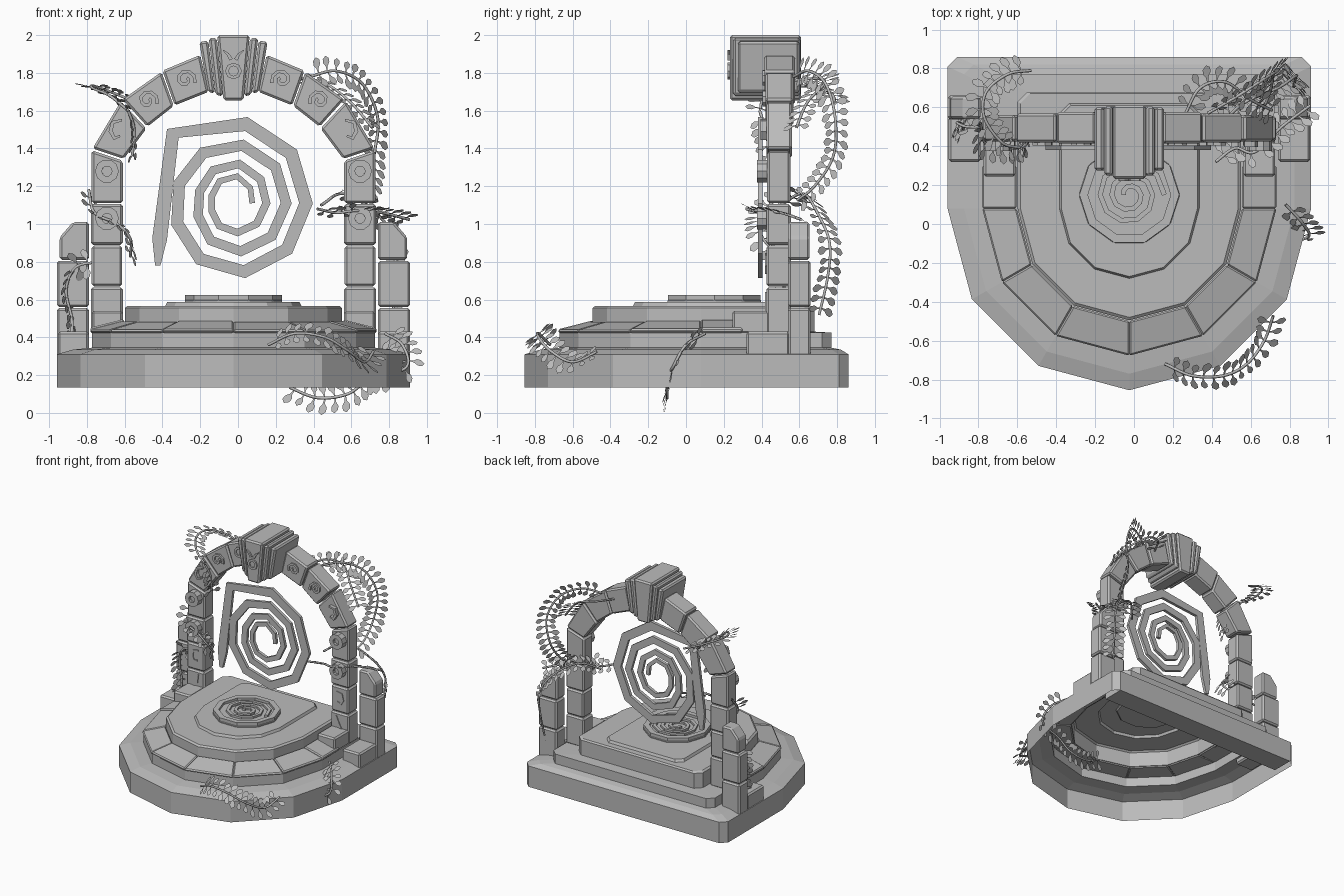
import bpy, bmesh, math, random
from mathutils import Vector

random.seed(4)
old = bpy.data.objects.get("Cube")
if old:
    bpy.data.objects.remove(old)

stone = bpy.data.materials.new("stone_grey")
stone.use_nodes = True
GREY = (0.5, 0.5, 0.5, 1)
stone.diffuse_color = GREY
stone.node_tree.nodes["Principled BSDF"].inputs["Base Color"].default_value = GREY

CX, CY = -0.024, 0.08     # centre of the stepped platform
SIDES = ((-1, "right"), (1, "left"))


def link(name, bm, bevel=0.0):
    me = bpy.data.meshes.new(name)
    bmesh.ops.recalc_face_normals(bm, faces=bm.faces)
    bm.to_mesh(me)
    bm.free()
    me.materials.append(stone)
    ob = bpy.data.objects.new(name, me)
    bpy.context.collection.objects.link(ob)
    if bevel:
        mod = ob.modifiers.new("bevel", "BEVEL")
        mod.width = bevel
        mod.segments = 1
    return ob


def to_xz(u, v, w):       # standing profile, w is depth y
    return (u, w, v)


def to_xy(u, v, w):       # lying profile, w is height z
    return (u, v, w)


def prism(name, pts, w0, w1, put=to_xz, bevel=0.012):
    bm = bmesh.new()
    a = [bm.verts.new(put(u, v, w0)) for u, v in pts]
    b = [bm.verts.new(put(u, v, w1)) for u, v in pts]
    bm.faces.new(a)
    bm.faces.new(b)
    for i in range(len(a)):
        j = (i + 1) % len(a)
        bm.faces.new((a[i], a[j], b[j], b[i]))
    return link(name, bm, bevel)


def box(name, x0, x1, y0, y1, z0, z1, bevel=0.012):
    return prism(name, [(x0, z0), (x1, z0), (x1, z1), (x0, z1)], y0, y1, to_xz, bevel)


def both(name, pts, w0, w1, bevel=0.012):
    """Profile on the right side, mirrored to the left across the arch axis."""
    prism("right_" + name, pts, w0, w1, to_xz, bevel)
    prism("left_" + name, [(2 * CX - u, v) for u, v in pts], w0, w1, to_xz, bevel)


def strip(name, pts, widths, w0, w1, put=to_xz, closed=False):
    """Flat band of varying half width following a path."""
    bm = bmesh.new()
    n = len(pts)
    rows = []
    for i, p in enumerate(pts):
        p = Vector(p)
        prev = Vector(pts[(i - 1) % n] if closed else pts[max(i - 1, 0)])
        nxt = Vector(pts[(i + 1) % n] if closed else pts[min(i + 1, n - 1)])
        d = (nxt - prev).normalized()
        side = Vector((-d.y, d.x)) * widths[i]
        q, r = p + side, p - side
        rows.append([bm.verts.new(put(*c, w)) for c, w in ((q, w0), (q, w1), (r, w1), (r, w0))])
    for i in range(n if closed else n - 1):
        s, t = rows[i], rows[(i + 1) % n]
        for k in range(4):
            m = (k + 1) % 4
            bm.faces.new((s[k], s[m], t[m], t[k]))
    if not closed:
        bm.faces.new(rows[0])
        bm.faces.new(rows[-1])
    return link(name, bm)


def arc(cx, cy, r0, r1, a0, a1, n):
    out = []
    for i in range(n):
        t = i / (n - 1)
        a, r = math.radians(a0 + (a1 - a0) * t), r0 + (r1 - r0) * t
        out.append((cx + r * math.cos(a), cy + r * math.sin(a)))
    return out


# Stepped platform: hollow shell of D-shaped outlines
def outline(r, back, c=0.05):
    pts = arc(CX, CY, r, r, 180, 360, 7)
    return pts + [(CX + r, back - c), (CX + r - c, back), (CX - r + c, back), (CX - r, back - c)]


bm = bmesh.new()
loops = []
for r, back, z in ((.935, .86, .135), (.935, .86, .31), (.85, .82, .335), (.75, .77, .345),
                   (.75, .77, .425), (.575, .68, .43), (.575, .68, .555), (.56, .67, .567),
                   (.36, .62, .567), (.35, .61, .587)):
    loops.append([bm.verts.new((x, y, z)) for x, y in outline(r, back)])
for lo, hi in zip(loops, loops[1:]):
    for i in range(len(lo)):
        j = (i + 1) % len(lo)
        bm.faces.new((lo[i], lo[j], hi[j], hi[i]))
bm.faces.new(loops[-1])
link("stepped_platform", bm)
box("platform_back_beam", CX - .88, CX + .88, .67, .855, .137, .30, 0)


# Ring of paving bricks on the second step, rising toward the middle
def brick(name, pts):
    rise = random.uniform(-.008, .008)
    ob = prism(name, pts, .422, .445 + rise, to_xy, .008)
    for v in ob.data.vertices[6:8]:
        v.co.z = .49 + rise


outer, inner = arc(CX, CY, .757, .757, 180, 360, 7), arc(CX, CY, .58, .58, 180, 360, 7)
for i in range(6):
    brick(f"step_brick_{i}", [outer[i], outer[i + 1], inner[i + 1], inner[i]])

for s, side in SIDES:
    def span(a, b):
        return sorted((CX + s * a, CX + s * b))
    brick(side + "_step_brick", [(CX + s * u, v) for u, v in
                                 ((.757, CY), (.757, .30), (.58, .30), (.58, CY))])
    box(side + "_leg_plinth", *span(.585, .75), .245, .55, .42, .54)
    box(side + "_pillar_plinth", *span(.765, .93), .32, .55, .30, .43)
    # Outer pillar with a chamfered cap
    box(side + "_pillar_low", *span(.765, .935), .54, .66, .30, .555)
    box(side + "_pillar_mid", *span(.765, .935), .54, .66, .56, .805)
    cap = [(.765, .81), (.92, .81), (.92, .93), (.85, 1.01), (.765, 1.01)]
    prism(side + "_pillar_cap", [(CX + s * u, v) for u, v in cap], .54, .655)
    # Arch leg blocks
    for k, (z0, z1) in enumerate(((.42, .665), (.67, .885), (.89, 1.105))):
        w = .004 * (k % 2)
        box(f"{side}_leg_block_{k}", *span(.585 + w, .755 - w), .425, .555, z0, z1, .012)
    # Round knobs and hooked carvings on the legs
    for k, z in enumerate((1.03, 1.28)):
        x = CX + s * .67
        strip(f"{side}_knob_{k}", arc(x, z, .045, .045, 0, 324, 10), [.018] * 10, .375, .43, closed=True)
        prism(f"{side}_knob_core_{k}", arc(x, z, .03, .03, 0, 300, 6), .40, .43, bevel=0)
    hook = [(-.03, .05), (.02, .04), (.03, 0), (.01, -.03), (-.02, -.02)]
    for k, (u, v) in enumerate(((.67, .78), (.62, 1.49))):
        strip(f"{side}_hook_carving_{k}", [(CX + s * (u + a), v + b * 1.2) for a, b in hook],
              [.006, .01, .011, .01, .006], .395 if k else .418, .43)
    strip(side + "_leaf_carving", [(CX + s * .70, .52), (CX + s * .66, .57), (CX + s * .64, .64)],
          [.004, .014, .003], .418, .43)
    for k, (u, v) in enumerate(((.455, 1.655), (.255, 1.765))):
        curl = arc(u, v, .055, .012, 200, -230, 11)
        strip(f"{side}_swirl_carving_{k}", [(CX + s * a, b) for a, b in curl],
              [.009] * 11, .405, .43)

# Arch wedges, starting from the slanted top of each leg
wedges = (
    [(-.775, 1.11), (-.775, 1.39), (-.61, 1.335), (-.61, 1.11)],
    [(-.77, 1.40), (-.62, 1.65), (-.485, 1.505), (-.605, 1.345)],
    [(-.61, 1.66), (-.405, 1.805), (-.34, 1.625), (-.48, 1.515)],
    [(-.40, 1.812), (-.20, 1.895), (-.155, 1.70), (-.335, 1.628)])
for k, pts in enumerate(wedges):
    both(f"arch_wedge_{k}", pts, .43 - .005 * k, .552 + .008 * k, .012)

# Keystone: core with two wings each side, and a carved emblem
prism("keystone_core", [(-.11, 2), (.062, 2), (.03, 1.655), (-.078, 1.655)], .232, .61)
both("keystone_inner_wing", [(-.155, 1.985), (-.112, 1.985), (-.08, 1.675), (-.12, 1.685)], .25, .605)
both("keystone_outer_wing", [(-.205, 1.965), (-.157, 1.97), (-.122, 1.69), (-.16, 1.70)], .275, .60)
strip("keystone_ring", arc(CX, 1.81, .035, .035, 0, 315, 8), [.009] * 8, .22, .235, closed=True)
for s, side in SIDES:
    strip(side + "_keystone_horn", [(CX + s * a, b) for a, b in ((.012, 1.87), (.03, 1.9), (.055, 1.92))],
          [.01, .007, .003], .22, .235)

# Large hanging spiral: quarter-turn radii from the outer tail inward
radii = [.42, .43, .39, .365, .295, .315, .285, .255, .175, .215, .18, .155, .105, .15, .105]
path = [(-.425, .78), (-.415, .92), (-.345, 1.48)]
for k in range(30):
    t = min((100 + 40 * k) / 90, len(radii) - 1.001)
    i = int(t)
    r = radii[i] + (radii[i + 1] - radii[i]) * (t - i)
    a = math.radians(80 - 40 * k)
    path.append((-.03 + r * math.cos(a), 1.11 + r * math.sin(a)))
n = len(path)
strip("hanging_spiral", path, [.014] + [.04 - .026 * i / n for i in range(1, n)], .38, .405)

# Round dais with a raised spiral
DY = .15
prism("dais", arc(CX, DY, .26, .26, 0, 324, 10), .57, .605, to_xy, .01)
strip("dais_rim", arc(CX, DY, .235, .235, 0, 324, 10), [.022] * 10, .59, .625, to_xy, True)
strip("dais_spiral", arc(CX, DY, .18, .03, 0, 900, 26), [.013] * 26, .60, .622, to_xy)


# Vines with paired spoon-shaped leaves
def vine(name, pts, facing, size=.078, gap=.045):
    pts = [Vector(p) for p in pts]
    ext = [2 * pts[0] - pts[1]] + pts + [2 * pts[-1] - pts[-2]]
    fine = []
    for p0, p1, p2, p3 in zip(ext, ext[1:], ext[2:], ext[3:]):
        for k in range(12):
            t = k / 12
            fine.append(.5 * (2 * p1 + (p2 - p0) * t + (2 * p0 - 5 * p1 + 4 * p2 - p3) * t * t
                              + (3 * p1 - p0 - 3 * p2 + p3) * t ** 3))
    cu = bpy.data.curves.new(name + "_stem", "CURVE")
    cu.dimensions = "3D"
    cu.bevel_depth = .008
    cu.bevel_resolution = 1
    sp = cu.splines.new("POLY")
    sp.points.add(len(fine) - 1)
    for p, co in zip(sp.points, fine):
        p.co = (*co, 1)
    cu.materials.append(stone)
    bpy.context.collection.objects.link(bpy.data.objects.new(name + "_stem", cu))
    bm = bmesh.new()
    walked = 0
    for a, b in zip(fine, fine[1:]):
        walked += (b - a).length
        if walked < gap:
            continue
        walked = 0
        d = (b - a).normalized()
        side = d.cross(Vector(facing)).normalized()
        for s in (-1, 1):
            out = (side * s + d * .25).normalized()
            ln = size * random.uniform(.85, 1.1)
            shape = ((0, .03), (.4, .08), (.65, .25), (.95, .24), (1.15, 0),
                     (.95, -.24), (.65, -.25), (.4, -.08), (0, -.03))
            bm.faces.new([bm.verts.new(b + out * ln * u + d * ln * v) for u, v in shape])
    link(name + "_leaves", bm)


vine("left_arch_vine", [(.38, .57, 1.78), (.52, .65, 1.81), (.66, .74, 1.74), (.74, .79, 1.56),
                        (.72, .78, 1.36), (.70, .68, 1.2), (.66, .58, 1.12)], (.7, -.6, .4))
vine("left_crown_vine", [(.26, .56, 1.76), (.34, .7, 1.77), (.47, .73, 1.74), (.6, .64, 1.64),
                         (.72, .58, 1.5)], (.3, -.3, 1))
vine("right_arch_vine", [(-.53, .79, 1.64), (-.65, .77, 1.69), (-.76, .68, 1.73), (-.77, .55, 1.72),
                         (-.68, .42, 1.68), (-.58, .39, 1.6)], (.2, .3, 1))
vine("right_inner_vine", [(-.58, .39, 1.6), (-.55, .42, 1.5), (-.56, .45, 1.35)], (.8, -.3, .4))
vine("right_leg_vine", [(-.79, .52, 1.18), (-.76, .41, 1.06), (-.64, .39, 1.0), (-.57, .41, .92),
                        (-.57, .5, .82)], (.7, -.2, .6))
vine("left_leg_vine", [(.42, .32, 1.08), (.52, .39, 1.06), (.62, .37, 1.07), (.76, .5, 1.06),
                       (.92, .62, 1.02)], (.1, .5, 1))
vine("left_pillar_vine", [(.44, .5, 1.1), (.56, .62, 1.16), (.74, .70, 1.05), (.83, .76, .9),
                          (.83, .75, .72), (.82, .70, .5)], (.6, .6, .3))
vine("right_pillar_vine", [(-.74, .5, .8), (-.86, .50, .77), (-.91, .52, .65), (-.88, .51, .5),
                           (-.88, .48, .4)], (.9, -.3, .2))
vine("front_vine", [(.16, -.72, .36), (.3, -.78, .42), (.46, -.78, .4), (.58, -.72, .33),
                    (.67, -.6, .27), (.72, -.46, .33)], (.3, -.6, .7))
vine("side_vine", [(.78, .1, .42), (.87, 0, .36), (.89, -.07, .24), (.7, -.1, .18), (.58, -.1, .1),
                   (.42, -.1, .08), (.26, -.1, .14)], (.2, -.9, .2))
